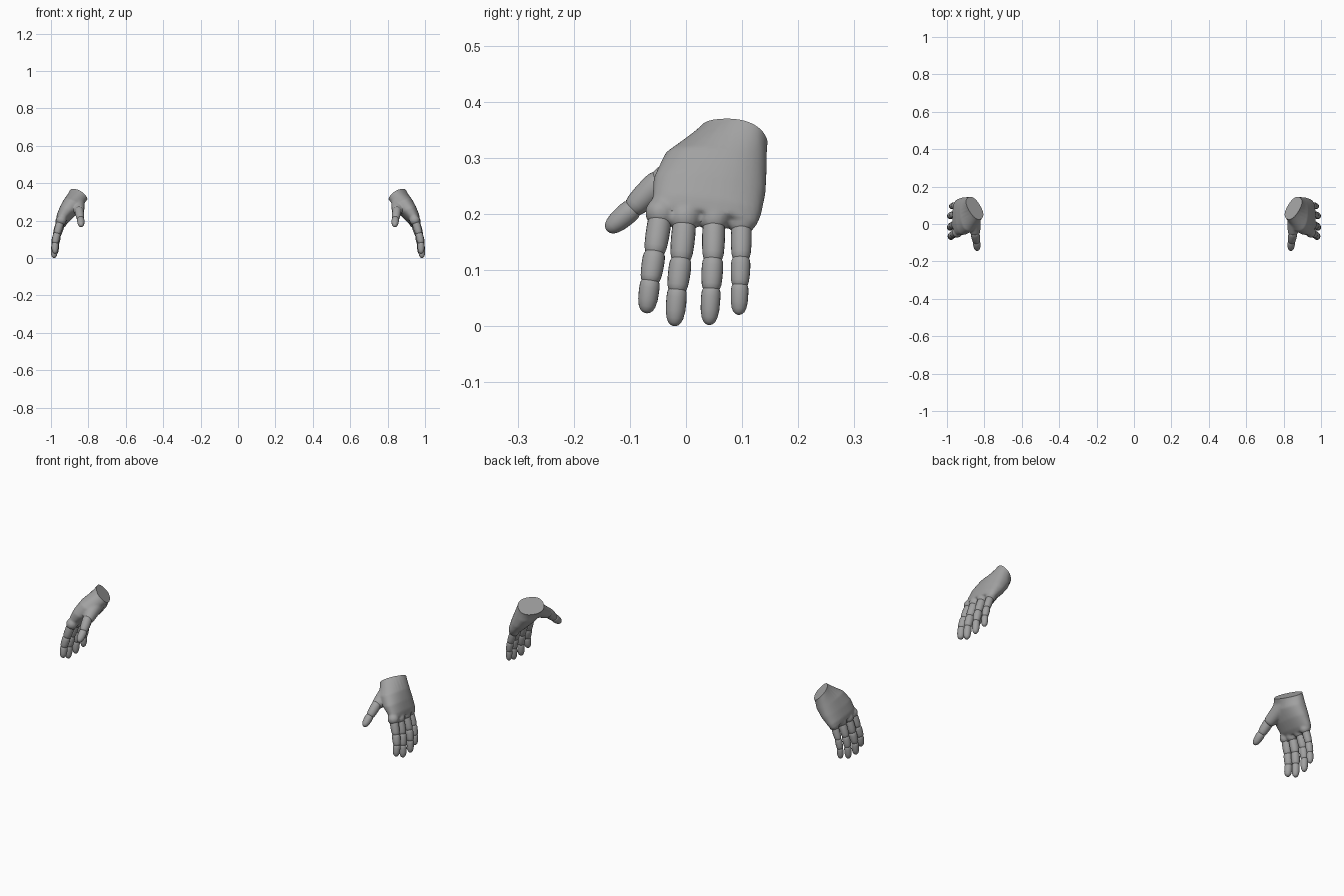
import bpy, bmesh, math
from mathutils import Vector as V

if "Cube" in bpy.data.objects:
    bpy.data.objects.remove(bpy.data.objects["Cube"])

grey = bpy.data.materials.new("dark_grey")
grey.diffuse_color = (.36, .36, .36, 1)
grey.use_nodes = True
grey.node_tree.nodes["Principled BSDF"].inputs["Base Color"].default_value = grey.diffuse_color


def loft(bm, rings):
    """Skin a list of equal-length point loops and cap both ends."""
    loops = [[bm.verts.new(p) for p in r] for r in rings]
    n = len(loops[0])
    for a, b in zip(loops, loops[1:]):
        for i in range(n):
            bm.faces.new((a[i], a[(i + 1) % n], b[(i + 1) % n], b[i]))
    bm.faces.new(loops[0])
    bm.faces.new(loops[-1])


def oval(c, w, t, n=32, power=0.85):
    """Superellipse ring around c with half axes w and t."""
    out = []
    for i in range(n):
        a = 2 * math.pi * i / n
        ca, sa = math.cos(a), math.sin(a)
        out.append(V(c) + V(w) * math.copysign(abs(ca) ** power, ca)
                   + V(t) * math.copysign(abs(sa) ** power, sa))
    return out


def bone(bm, a, b, ra, rb, tip=False):
    """Tapered, slightly bulging segment from a to b."""
    a, b = V(a), V(b)
    d = (b - a).normalized()
    u = d.cross(V((1, 0, 0))).normalized()
    v = d.cross(u)
    prof = [(0, .6), (.03, .78), (.12, .92), (.25, .98), (.4, 1), (.6, 1)]
    if tip:
        prof += [(.8, .88), (.91, .68), (.97, .43), (1, .12)]
    else:
        prof += [(.8, .96), (.92, .86), (1, .65)]
    rings = []
    for s, k in prof:
        r = (ra + (rb - ra) * s) * k
        rings.append(oval(a.lerp(b, s), u * r, v * r, 20, 1.0))
    loft(bm, rings)


def ball(bm, c, r):
    g = bmesh.ops.create_icosphere(bm, subdivisions=3, radius=r)
    bmesh.ops.translate(bm, verts=g["verts"], vec=V(c))


def make(name, bm):
    bmesh.ops.recalc_face_normals(bm, faces=bm.faces)
    me = bpy.data.meshes.new(name)
    bm.to_mesh(me)
    bm.free()
    ob = bpy.data.objects.new(name, me)
    bpy.context.collection.objects.link(ob)
    bpy.ops.object.select_all(action='DESELECT')
    ob.select_set(True)
    bpy.context.view_layer.objects.active = ob
    return ob


def finish(ob):
    """Colour, smooth shading and the opposite hand."""
    ob.data.materials.clear()
    ob.data.materials.append(grey)
    bpy.ops.object.shade_smooth_by_angle(angle=math.radians(40))
    ob.modifiers.new("opposite_hand", 'MIRROR').use_mirror_merge = False


# finger joints: knuckle, middle joint, end joint, tip, and base radius
fingers = {
    "index_finger": [(.947, -.045, .200), (.968, -.056, .130), (.979, -.064, .079), (.979, -.071, .023), .022],
    "middle_finger": [(.952, -.002, .192), (.973, -.009, .118), (.982, -.016, .063), (.984, -.021, .000), .022],
    "ring_finger": [(.950, .050, .190), (.973, .048, .118), (.982, .045, .065), (.984, .041, .002), .021],
    "little_finger": [(.942, .099, .184), (.964, .098, .120), (.973, .096, .072), (.975, .094, .020), .019],
}

# palm: lofted body, thumb mound and knuckles fused together
sections = [  # centre, half width, half thickness
    ((.832, .097, .368), (.035, .055, .002), (.026, -.018, .031)),
    ((.852, .085, .338), (.036, .056, .002), (.027, -.018, .031)),
    ((.882, .053, .293), (.006, .091, -.011), (.048, 0, .022)),
    ((.911, .042, .250), (0, .100, -.012), (.042, 0, .021)),
    ((.937, .037, .212), (0, .097, -.013), (.032, 0, .017)),
    ((.948, .035, .194), (0, .091, -.014), (.024, 0, .012)),
]
bm = bmesh.new()
loft(bm, [oval(*s) for s in sections])
for i in range(8):
    s = i / 7
    ball(bm, V((.858, .044, .304)).lerp(V((.850, -.036, .258)), s), .040 - .011 * s)
for j in fingers.values():
    ball(bm, V(j[0]) + V((-.002, 0, .002)), j[4] + .006)
palm = make("palm", bm)
m = palm.modifiers.new("fuse", 'REMESH')
m.mode, m.voxel_size = 'VOXEL', .005
bpy.ops.object.modifier_apply(modifier="fuse")
m = palm.modifiers.new("soften", 'SMOOTH')
m.factor, m.iterations = .5, 5
bpy.ops.object.modifier_apply(modifier="soften")

# flat wrist cut
bm = bmesh.new()
bm.from_mesh(palm.data)
r = bmesh.ops.bisect_plane(bm, geom=bm.verts[:] + bm.edges[:] + bm.faces[:],
                           plane_co=(.852, .085, .338), plane_no=(-.85, .5, 1), clear_outer=True)
edges = [e for e in r["geom_cut"] if isinstance(e, bmesh.types.BMEdge)]
bmesh.ops.contextual_create(bm, geom=edges)
bm.to_mesh(palm.data)
bm.free()
finish(palm)

# four jointed fingers
for name, (k, p, e, t, r) in fingers.items():
    bm = bmesh.new()
    bone(bm, k, V(p) + (V(p) - V(k)) * .05, r, r * .93)
    bone(bm, V(p) + (V(k) - V(p)) * .06, V(e) + (V(e) - V(p)) * .05, r * .95, r * .85)
    bone(bm, V(e) + (V(p) - V(e)) * .10, t, r * .87, r * .74, True)
    finish(make(name, bm))

# thumb: two segments out of the mound
bm = bmesh.new()
bone(bm, (.851, -.042, .263), (.842, -.098, .207), .025, .021)
bone(bm, (.842, -.092, .212), (.838, -.141, .170), .0215, .0165, True)
finish(make("thumb", bm))
